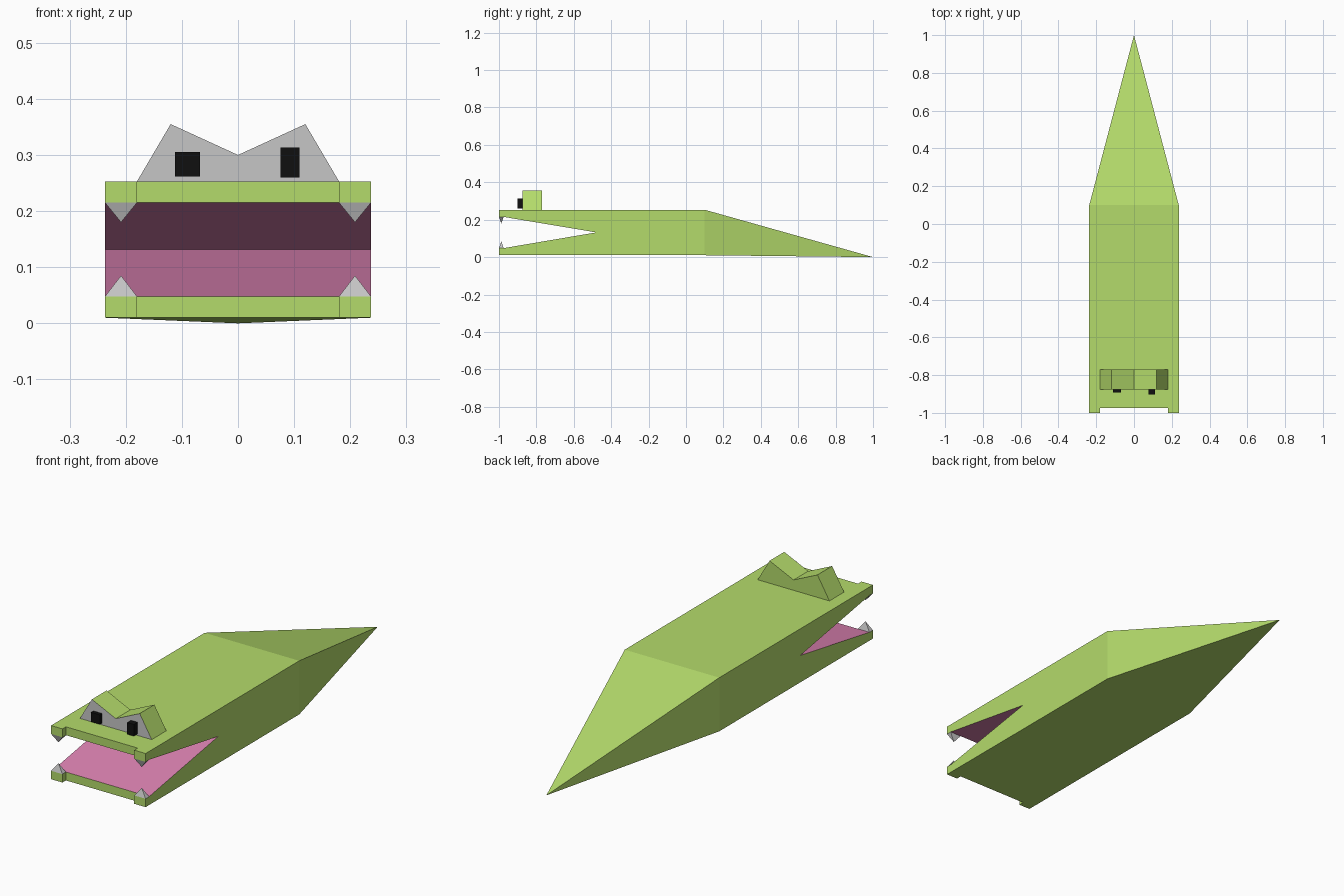
import bpy
import bmesh
from mathutils import Vector

cube = bpy.data.objects.get("Cube")
if cube:
    bpy.data.objects.remove(cube, do_unlink=True)


def material(name, r, g, b):
    lin = [((c / 255 + 0.055) / 1.055) ** 2.4 for c in (r, g, b)] + [1.0]
    m = bpy.data.materials.new(name)
    m.use_nodes = True
    m.diffuse_color = lin
    m.node_tree.nodes["Principled BSDF"].inputs["Base Color"].default_value = lin
    return m


GREEN = material("lime_green", 180, 219, 107)
PINK = material("mouth_pink", 220, 130, 178)
PALE = material("pale_grey", 198, 198, 198)
BLACK = material("eye_black", 16, 16, 16)

HALF_W, TAB_X = 0.237, 0.18            # body half width, inner edge of the jaw corners
BOTTOM, TOP = 0.01, 0.253
LIP_LOW, LIP_HIGH = 0.048, 0.215
TIP_Y, LIP_Y, TAIL_Y = -1.0, -0.975, 0.1


def finish(name, bm, mats):
    bmesh.ops.recalc_face_normals(bm, faces=bm.faces)
    mesh = bpy.data.meshes.new(name)
    bm.to_mesh(mesh)
    bm.free()
    for m in mats:
        mesh.materials.append(m)
    obj = bpy.data.objects.new(name, mesh)
    bpy.context.scene.collection.objects.link(obj)
    return obj


def prism(bm, points, offset):
    """Extrude a closed outline along an offset, returning the end vertices."""
    start = [bm.verts.new(p) for p in points]
    end = [bm.verts.new(Vector(p) + Vector(offset)) for p in points]
    bm.faces.new(start)
    bm.faces.new(end)
    n = len(points)
    for i in range(n):
        j = (i + 1) % n
        bm.faces.new((start[i], start[j], end[j], end[i]))


def box(name, x0, x1, y0, y1, z0, z1, mat):
    bm = bmesh.new()
    prism(bm, [(x0, y0, z0), (x1, y0, z0), (x1, y0, z1), (x0, y0, z1)], (0, y1 - y0, 0))
    return finish(name, bm, [mat])


def pyramid(name, x0, x1, y0, y1, base_z, tip_z, mat):
    bm = bmesh.new()
    base = [bm.verts.new((x, y, base_z)) for x, y in ((x0, y0), (x1, y0), (x1, y1), (x0, y1))]
    tip = bm.verts.new(((x0 + x1) / 2, (y0 + y1) / 2, tip_z))
    bm.faces.new(base)
    for i in range(4):
        bm.faces.new((base[i], base[(i + 1) % 4], tip))
    return finish(name, bm, [mat])


# Body with open wedge mouth, and a tail drawn to a point
outline = [(LIP_Y, BOTTOM), (TAIL_Y, BOTTOM), (TAIL_Y, TOP), (LIP_Y, TOP),
           (LIP_Y, LIP_HIGH), (-0.48, 0.132), (LIP_Y, LIP_LOW)]
bm = bmesh.new()
prism(bm, [(-HALF_W, y, z) for y, z in outline], (2 * HALF_W, 0, 0))
bm.faces.ensure_lookup_table()
back = next(f for f in bm.faces if all(abs(v.co.y - TAIL_Y) < 1e-4 for v in f.verts))
bmesh.ops.poke(bm, faces=[back])
bm.verts.ensure_lookup_table()
bm.verts[-1].co = (0, 1, 0)
bm.normal_update()
for f in bm.faces:                     # mouth lining: the faces meeting at the hinge
    on_hinge = any(abs(v.co.y + 0.48) < 1e-4 for v in f.verts)
    f.material_index = int(on_hinge and abs(f.normal.x) < 0.5)
finish("body", bm, [GREEN, PINK])

# Jaw corners with fangs
for side, s in (("left", 1), ("right", -1)):
    x0, x1 = sorted((s * TAB_X, s * HALF_W))
    box(f"upper_jaw_corner_{side}", x0, x1, TIP_Y, LIP_Y, LIP_HIGH, TOP, GREEN)
    box(f"lower_jaw_corner_{side}", x0, x1, TIP_Y, LIP_Y, BOTTOM, LIP_LOW, GREEN)
    pyramid(f"upper_fang_{side}", x0, x1, TIP_Y, LIP_Y, LIP_HIGH, 0.18, PALE)
    pyramid(f"lower_fang_{side}", x0, x1, TIP_Y, LIP_Y, LIP_LOW, 0.085, PALE)

# Twin-peaked brow with a pale front
bm = bmesh.new()
peaks = [(-0.18, TOP), (-0.12, 0.355), (0, 0.3), (0.12, 0.355), (0.18, TOP)]
prism(bm, [(x, -0.875, z) for x, z in peaks], (0, 0.105, 0))
for f in bm.faces:
    f.material_index = int(all(v.co.y < -0.87 for v in f.verts))
finish("brow", bm, [GREEN, PALE])

# Pupils of slightly different size
box("pupil_right", -0.112, -0.068, -0.892, -0.872, 0.262, 0.305, BLACK)
box("pupil_left", 0.076, 0.11, -0.902, -0.872, 0.26, 0.313, BLACK)
